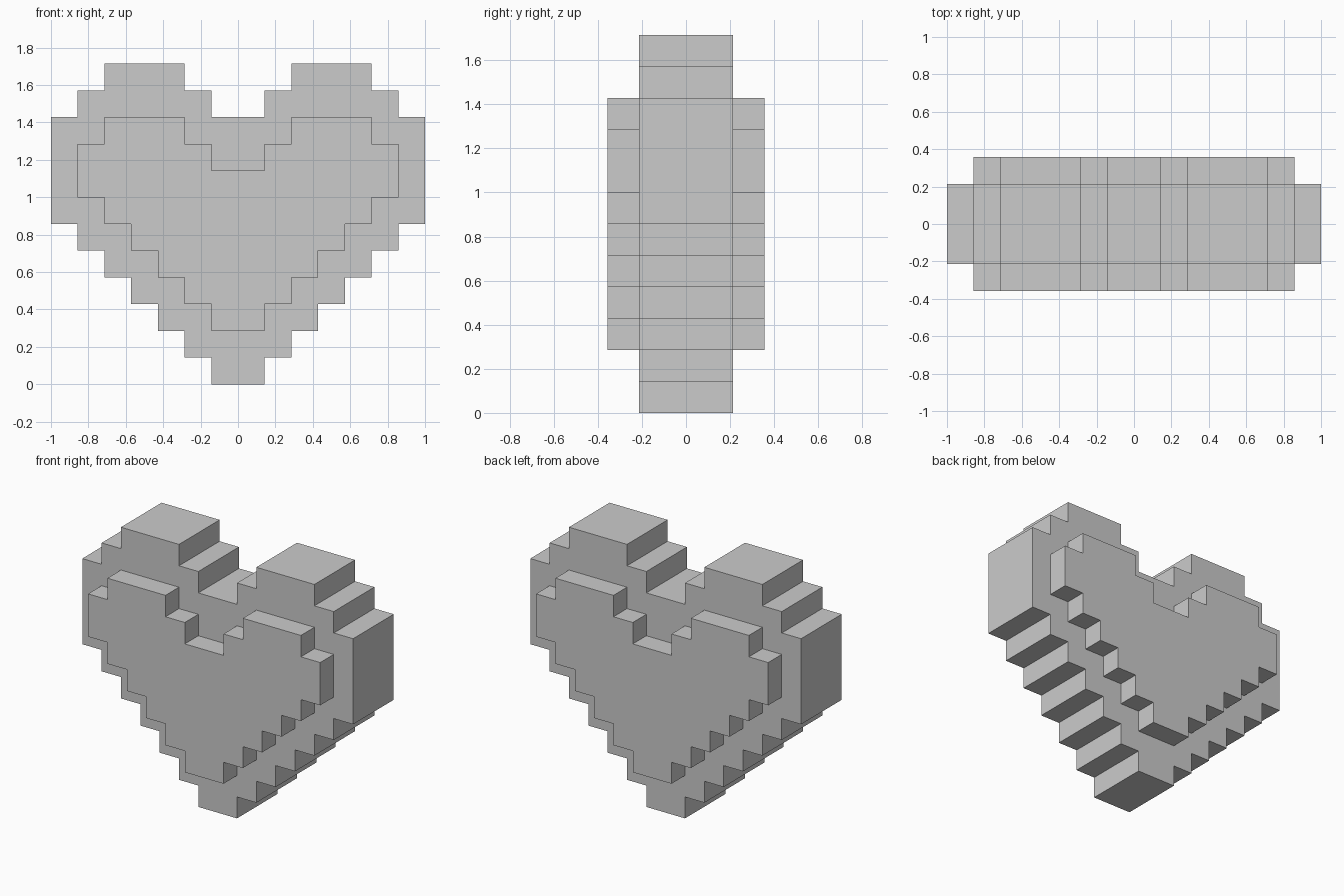
import bpy, bmesh

if "Cube" in bpy.data.objects:
    bpy.data.objects.remove(bpy.data.objects["Cube"])

U = 1 / 7  # one pixel block


def stepped_heart(name, half, depth):
    """Extrude a right-half block outline, mirrored in x, centred on y = 0."""
    outline = half + [(-x, z) for x, z in reversed(half)]
    bm = bmesh.new()
    verts = [bm.verts.new((x * U, -depth * U / 2, z * U)) for x, z in outline]
    face = bm.faces.new(verts)
    ext = bmesh.ops.extrude_face_region(bm, geom=[face])
    moved = [g for g in ext["geom"] if isinstance(g, bmesh.types.BMVert)]
    bmesh.ops.translate(bm, verts=moved, vec=(0, depth * U, 0))
    bmesh.ops.recalc_face_normals(bm, faces=bm.faces[:])
    mesh = bpy.data.meshes.new(name)
    bm.to_mesh(mesh)
    bm.free()
    obj = bpy.data.objects.new(name, mesh)
    bpy.context.collection.objects.link(obj)
    return obj


def stairs(x, z, count):
    """Steps going in and down from (x, z), one block at a time."""
    pts = [(x, z)]
    for i in range(1, count + 1):
        pts += [(x - i, z - i + 1), (x - i, z - i)]
    return pts


# wide heart: the main body
body = stepped_heart("heart_body", [
    (1, 10), (1, 11), (2, 11), (2, 12), (5, 12), (5, 11), (6, 11), (6, 10),
    (7, 10)] + stairs(7, 6, 6), 3)

# smaller, thicker heart: raised panels on front and back
panels = stepped_heart("raised_panels", [
    (1, 8), (1, 9), (2, 9), (2, 10), (5, 10), (5, 9),
    (6, 9)] + stairs(6, 7, 5), 5)

# merge into one clean solid
union = body.modifiers.new("join_panels", "BOOLEAN")
union.operation = "UNION"
union.solver = "EXACT"
union.object = panels
bpy.context.view_layer.objects.active = body
bpy.ops.object.modifier_apply(modifier=union.name)
bpy.data.objects.remove(panels)
